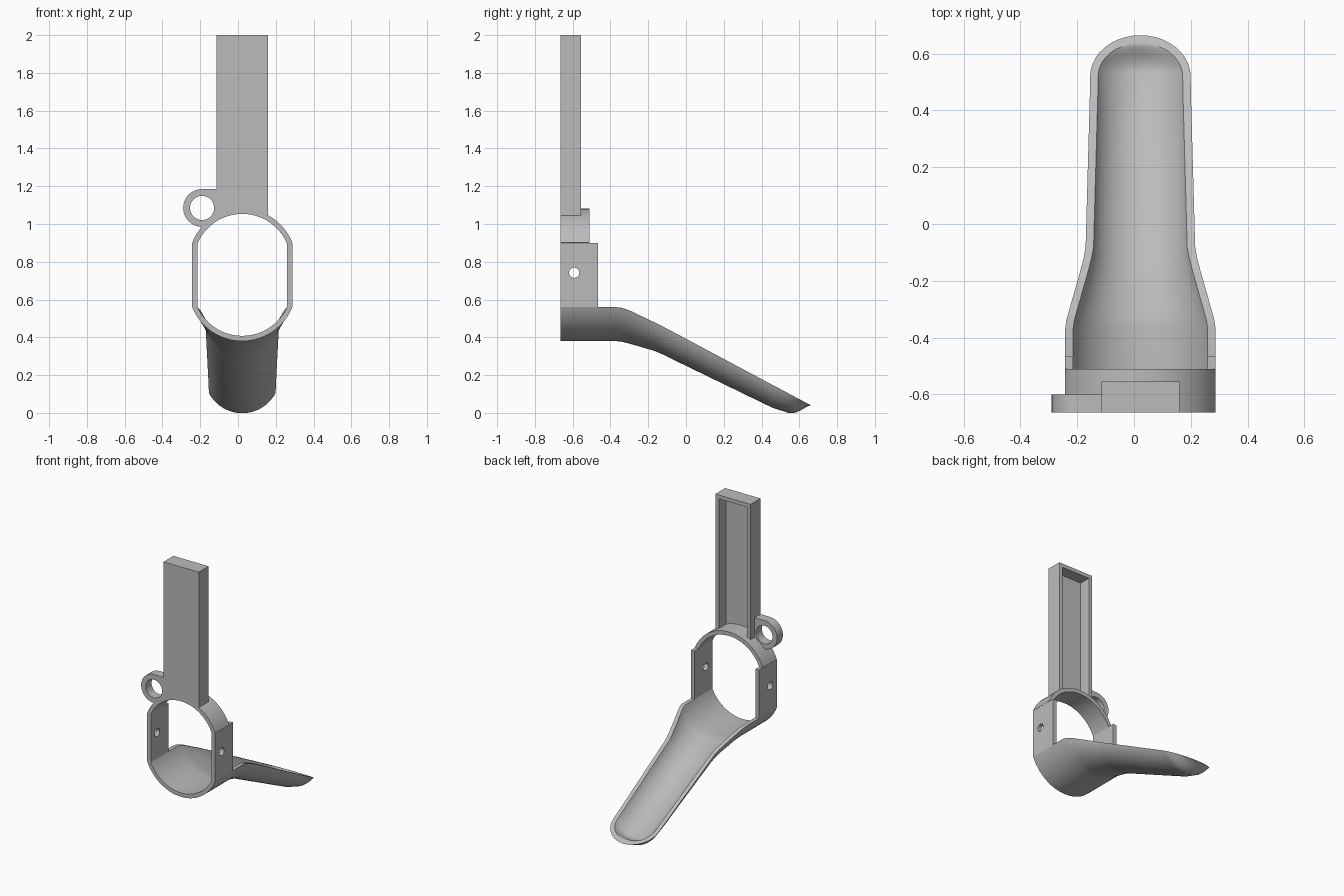
import bpy, bmesh
from math import sin, cos, pi, radians, sqrt, atan2
from mathutils import Vector

cube = bpy.data.objects.get("Cube")
if cube:
    bpy.data.objects.remove(cube, do_unlink=True)

grey = bpy.data.materials.new("plain grey")
grey.use_nodes = True
grey.diffuse_color = (0.5, 0.5, 0.5, 1)
grey.node_tree.nodes["Principled BSDF"].inputs["Base Color"].default_value = (0.5, 0.5, 0.5, 1)

CX = 0.0225          # centre line of the ring and scoop
FRONT = -0.665       # front plane
W, WALL = 0.265, 0.028
ARC_R, ARC_Z = 0.285, 0.7965
LOW, HIGH = 0.56, 0.90


def finish(name, bm):
    bmesh.ops.remove_doubles(bm, verts=bm.verts, dist=1e-5)
    bmesh.ops.recalc_face_normals(bm, faces=bm.faces)
    mesh = bpy.data.meshes.new(name)
    bm.to_mesh(mesh)
    bm.free()
    mesh.materials.append(grey)
    mesh.shade_smooth()
    mesh.set_sharp_from_angle(angle=radians(30))
    obj = bpy.data.objects.new(name, mesh)
    bpy.context.collection.objects.link(obj)
    return obj


def plate(name, loops, place, depth):
    """Fill flat loops (the first is the outline, others are holes) and extrude."""
    bm = bmesh.new()
    for loop in loops:
        verts = [bm.verts.new(place(a, b)) for a, b in loop]
        for i, v in enumerate(verts):
            bm.edges.new((v, verts[i - 1]))
    bmesh.ops.triangle_fill(bm, use_beauty=True, edges=bm.edges[:])
    ext = bmesh.ops.extrude_face_region(bm, geom=bm.faces[:], use_keep_orig=True)
    moved = [g for g in ext["geom"] if isinstance(g, bmesh.types.BMVert)]
    bmesh.ops.translate(bm, verts=moved, vec=Vector(depth))
    return finish(name, bm)


def arc(cx, cz, r, start, end, n):
    return [(cx + r * cos(radians(start + (end - start) * i / n)),
             cz + r * sin(radians(start + (end - start) * i / n))) for i in range(n + 1)]


def circle(cx, cz, r, n=32):
    return arc(cx, cz, r, 0, 360, n)[:-1]


def rect(x0, x1, z0, z1):
    return [(x0, z0), (x1, z0), (x1, z1), (x0, z1)]


def front(x, z):
    return (x, FRONT, z)


# Upper arch of the ring
def span(r, w):
    a = atan2(sqrt(r * r - w * w), w) * 180 / pi
    return arc(CX, ARC_Z, r, a, 180 - a, 32)


arch = span(ARC_R, W) + span(ARC_R - WALL, W - WALL)[::-1]
plate("ring_arch", [arch], front, (0, 0.155, 0))

# Straight sides of the ring with pin holes
for name, x in (("ring_side_left", CX + W - WALL), ("ring_side_right", CX - W)):
    plate(name, [rect(FRONT, -0.465, LOW, HIGH), circle(-0.592, 0.742, 0.027)],
          lambda y, z: (x, y, z), (WALL, 0, 0))

# Handle: front plate plus a three sided rim, open at the back
X0, X1, RIM = -0.115, 0.16, 0.027
plate("handle_front", [[(X0, 2), (X1, 2)] + arc(CX, ARC_Z, 0.275, 60, 120, 12)],
      front, (0, 0.028, 0))
plate("handle_rim", [[(X0, 1.04), (X0, 2), (X1, 2), (X1, 1.04), (X1 - RIM, 1.04),
                      (X1 - RIM, 2 - RIM), (X0 + RIM, 2 - RIM), (X0 + RIM, 1.04)]],
      front, (0, 0.11, 0))

# Side eyelet
EX, EZ = -0.19, 1.085
eyelet = arc(EX, EZ, 0.1, 90, 270, 24) + arc(CX, ARC_Z, 0.275, 136, 120, 6) + [(X0, EZ + 0.1)]
plate("eyelet", [eyelet, circle(EX, EZ, 0.064)], front, (0, 0.065, 0))

# Scoop: trough sections as (y, half width, rim height, depth)
BODY = [(FRONT, W, LOW, 0.18), (-0.37, W, LOW, 0.18), (-0.34, 0.261, 0.556, 0.179),
        (-0.30, 0.250, 0.543, 0.176), (-0.166, 0.212, 0.479, 0.151),
        (-0.12, 0.200, 0.456, 0.148), (-0.08, 0.193, 0.435, 0.147), (0.46, 0.178, 0.147, 0.121)]
TIP_Y, STEPS, SEGS = 0.52, 10, 32


def rim_height(y):
    return 0.45 - 0.533 * (y + 0.108)


def sections(inset):
    rows = [(y, w - inset, z, d - inset) for y, w, z, d in BODY]
    for i in range(STEPS + 1):
        a = pi / 2 * i / STEPS
        y = TIP_Y + (0.145 - inset) * sin(a)
        rows.append((y, (0.177 - inset) * cos(a), rim_height(y), (0.108 - inset) * cos(a) ** 3))
    return rows


def section_points(y, w, z, d):
    """Circular arc through both rim points and the lowest point."""
    if w < 1e-4 or d < 1e-4:
        return [(CX, y, z)] * (SEGS + 1)
    r = (w * w + d * d) / (2 * d)
    half = atan2(w, r - d)
    turns = [half * (2 * i / SEGS - 1) for i in range(SEGS + 1)]
    return [(CX + r * sin(t), y, z - d + r - r * cos(t)) for t in turns]


bm = bmesh.new()
outer, inner = ([[bm.verts.new(p) for p in section_points(*s)] for s in sections(k)]
                for k in (0, WALL))
for grid in (outer, inner):
    for a, b in zip(grid, grid[1:]):
        for i in range(SEGS):
            bm.faces.new((a[i], a[i + 1], b[i + 1], b[i]))
for i in range(SEGS):      # front lip
    bm.faces.new((outer[0][i], outer[0][i + 1], inner[0][i + 1], inner[0][i]))
for k in range(len(outer) - 1):      # top rim
    for e in (0, SEGS):
        bm.faces.new((outer[k][e], outer[k + 1][e], inner[k + 1][e], inner[k][e]))
finish("scoop", bm)
